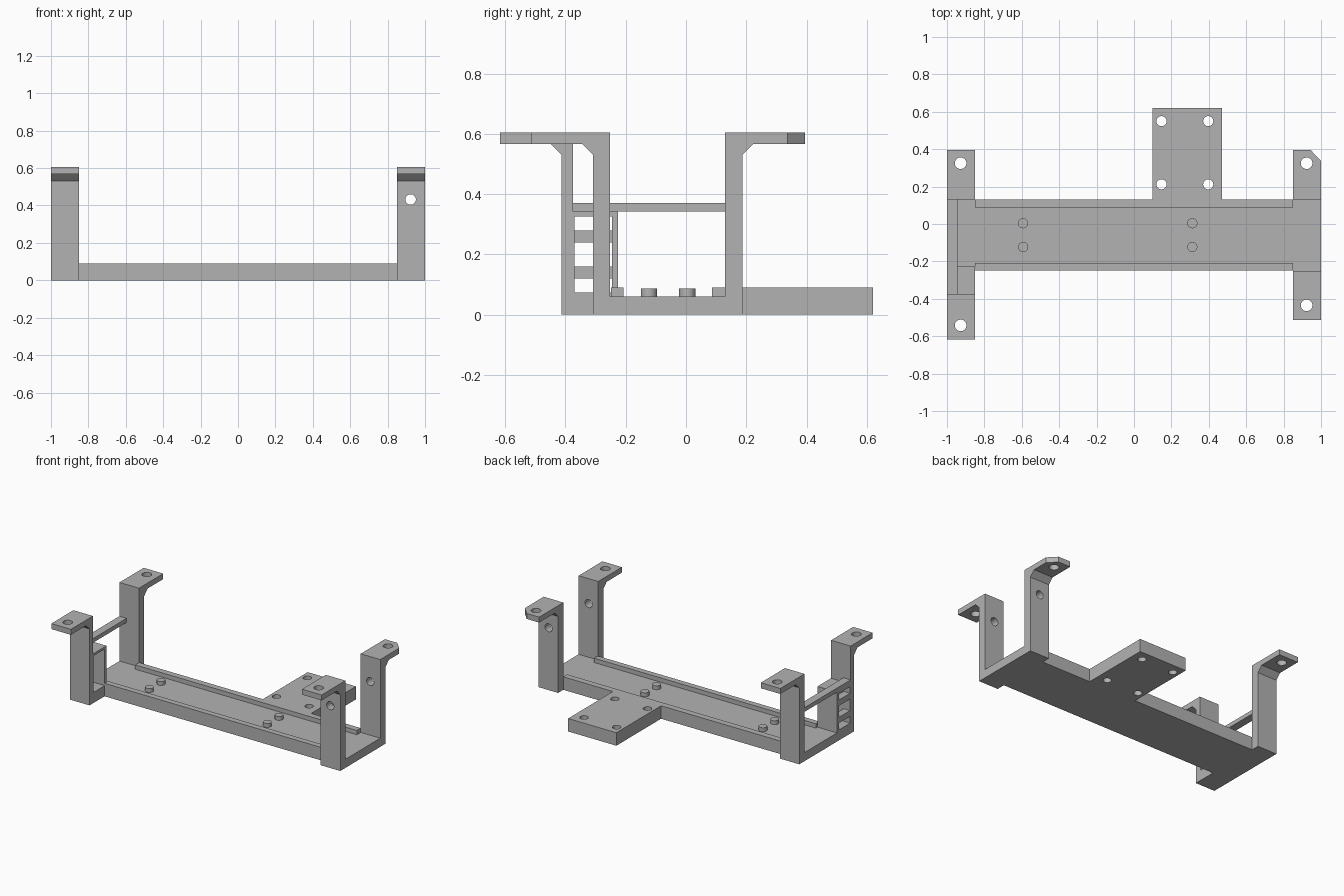
import bpy, bmesh, math
from mathutils import Matrix, Vector

cube = bpy.data.objects.get("Cube")
if cube:
    bpy.data.objects.remove(cube, do_unlink=True)

grey = bpy.data.materials.new("matte grey")
grey.use_nodes = True
colour = (0.45, 0.45, 0.45, 1)
grey.diffuse_color = colour
grey.node_tree.nodes["Principled BSDF"].inputs["Base Color"].default_value = colour


def finish(name, bm):
    bmesh.ops.recalc_face_normals(bm, faces=bm.faces[:])
    mesh = bpy.data.meshes.new(name)
    bm.to_mesh(mesh)
    bm.free()
    mesh.materials.append(grey)
    obj = bpy.data.objects.new(name, mesh)
    bpy.context.collection.objects.link(obj)
    return obj


def extrude(name, points, offset):
    """Solid made by sweeping a flat outline along an offset."""
    bm = bmesh.new()
    face = bm.faces.new([bm.verts.new(p) for p in points])
    new = bmesh.ops.extrude_face_region(bm, geom=[face])["geom"]
    bmesh.ops.translate(bm, vec=offset, verts=[v for v in new if isinstance(v, bmesh.types.BMVert)])
    return finish(name, bm)


def along_x(name, profile, x0, x1):
    return extrude(name, [(x0, y, z) for y, z in profile], (x1 - x0, 0, 0))


def box(name, x0, x1, y0, y1, z0, z1):
    return along_x(name, [(y0, z0), (y1, z0), (y1, z1), (y0, z1)], x0, x1)


def cylinder(name, centre, radius, depth, axis="Z"):
    bm = bmesh.new()
    turn = Matrix.Rotation(math.pi / 2, 4, "X") if axis == "Y" else Matrix()
    bmesh.ops.create_cone(bm, cap_ends=True, segments=32, radius1=radius, radius2=radius,
                          depth=depth, matrix=Matrix.Translation(Vector(centre)) @ turn)
    return finish(name, bm)


def cut(obj, cutters):
    """Subtract the cutters, bake the result and remove them."""
    for c in cutters:
        mod = obj.modifiers.new("cut", "BOOLEAN")
        mod.operation, mod.solver, mod.object = "DIFFERENCE", "EXACT", c
        c.hide_render = True
    graph = bpy.context.evaluated_depsgraph_get()
    mesh = bpy.data.meshes.new_from_object(obj.evaluated_get(graph))
    obj.modifiers.clear()
    obj.data = mesh
    for c in cutters:
        bpy.data.objects.remove(c, do_unlink=True)


TOP, UNDER, FLOOR, LIP = 0.605, 0.567, 0.06, 0.09
BACK_IN, BACK_OUT, BACK_TIP = 0.13, 0.187, 0.395
GUSSET = 0.037


def end_frame(name, x0, x1, tip, outer, inner):
    """Floor strip with two posts and outward flanges, in one outline."""
    profile = [
        (outer, 0), (BACK_OUT, 0), (BACK_OUT, UNDER - GUSSET), (BACK_OUT + GUSSET, UNDER),
        (BACK_TIP, UNDER), (BACK_TIP, TOP), (BACK_IN, TOP), (BACK_IN, FLOOR),
        (inner, FLOOR), (inner, TOP), (tip, TOP), (tip, UNDER),
        (outer - GUSSET, UNDER), (outer, UNDER - GUSSET),
    ]
    return along_x(name, profile, x0, x1)


def flange_holes(x, ys):
    return [cylinder("hole_cutter", (x, y, TOP), 0.031, 0.2) for y in ys]


# End frames with screw holes
left_frame = end_frame("left_end_frame", 0.85, 1, -0.512, -0.308, -0.252)
corner = extrude("corner_cutter", [(0.94, 0.4, 0.5), (1.05, 0.4, 0.5), (1.05, 0.285, 0.5)], (0, 0, 0.2))
post_hole = cylinder("post_cutter", (0.923, 0, 0.432), 0.028, 1, "Y")
cut(left_frame, flange_holes(0.923, (0.325, -0.435)) + [corner, post_hole])

right_frame = end_frame("right_end_frame", -1, -0.85, -0.617, -0.413, -0.375)
cut(right_frame, flange_holes(-0.927, (0.325, -0.542)))

# Shallow tray between the frames
along_x("tray", [(-0.248, 0), (BACK_IN, 0), (BACK_IN, LIP), (0.087, LIP), (0.087, FLOOR),
                 (-0.208, FLOOR), (-0.208, LIP), (-0.248, LIP)], -0.85, 0.85)

# Rear mounting plate
plate = box("mounting_plate", 0.10, 0.47, BACK_IN, 0.62, 0, LIP)
cut(plate, [cylinder("hole_cutter", (x, y, 0), 0.027, 0.4) for x in (0.147, 0.397) for y in (0.212, 0.55)])

# Locating pegs
for i, x in enumerate((-0.593, 0.312)):
    for j, y in enumerate((0.004, -0.123)):
        cylinder(f"peg_{i}_{j}", (x, y, 0.07), 0.027, 0.034)

# Socket housing: open inside, barred on the outer side
housing = box("socket_housing", -1, -0.85, -0.375, -0.226, FLOOR, 0.342)
cut(housing, [box("pocket_cutter", -1.1, -0.8, -0.37, -0.246, 0.073, 0.326)])
for i, z in enumerate((0.12, 0.24)):
    box(f"socket_bar_{i}", -1, -0.95, -0.37, -0.246, z, z + 0.04)

# Cross bar joining the two right posts
box("cross_bar", -1, -0.945, -0.375, BACK_IN, 0.342, 0.371)

# Smooth the round surfaces only
bpy.ops.object.select_all(action="DESELECT")
for obj in bpy.context.collection.objects:
    if obj.type == "MESH":
        obj.select_set(True)
        bpy.context.view_layer.objects.active = obj
bpy.ops.object.shade_smooth_by_angle(angle=math.radians(30))
